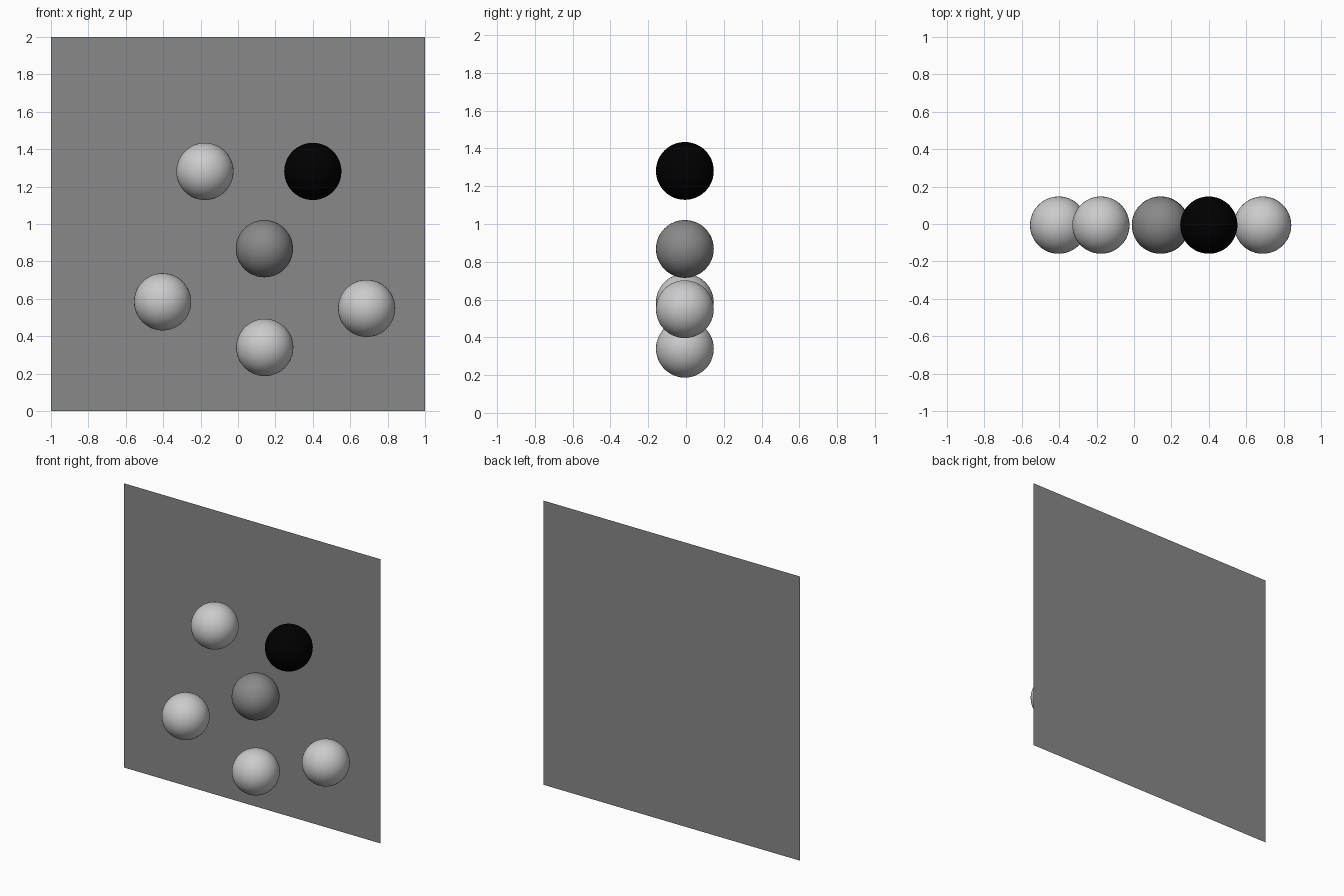
import bpy
import math

if "Cube" in bpy.data.objects:
    bpy.data.objects.remove(bpy.data.objects["Cube"])

RADIUS = 0.153
BALL_Y = -0.006
PANEL_Y = 0.159


def material(name, value):
    mat = bpy.data.materials.new(name)
    mat.diffuse_color = (value, value, value, 1)
    mat.use_nodes = True
    mat.node_tree.nodes["Principled BSDF"].inputs["Base Color"].default_value = mat.diffuse_color
    return mat


dark_grey = material("dark_grey", 0.25)
black = material("black", 0.0)


def ball(name, x, z, mat=None):
    bpy.ops.mesh.primitive_uv_sphere_add(segments=48, ring_count=24, radius=RADIUS,
                                         location=(x, BALL_Y, z))
    ob = bpy.context.object
    ob.name = name
    bpy.ops.object.shade_smooth()
    if mat:
        ob.data.materials.append(mat)


# Thin square backing panel, facing the front
bpy.ops.mesh.primitive_plane_add(size=2, location=(0, PANEL_Y, 1),
                                 rotation=(math.pi / 2, 0, 0))
panel = bpy.context.object
panel.name = "back_panel"
panel.data.materials.append(dark_grey)

# Five outer balls around a darker centre ball
ball("upper_left_ball", -0.177, 1.281)
ball("upper_right_ball", 0.40, 1.281, black)
ball("centre_ball", 0.141, 0.868, dark_grey)
ball("left_ball", -0.403, 0.584)
ball("bottom_ball", 0.143, 0.34)
ball("right_ball", 0.688, 0.549)
